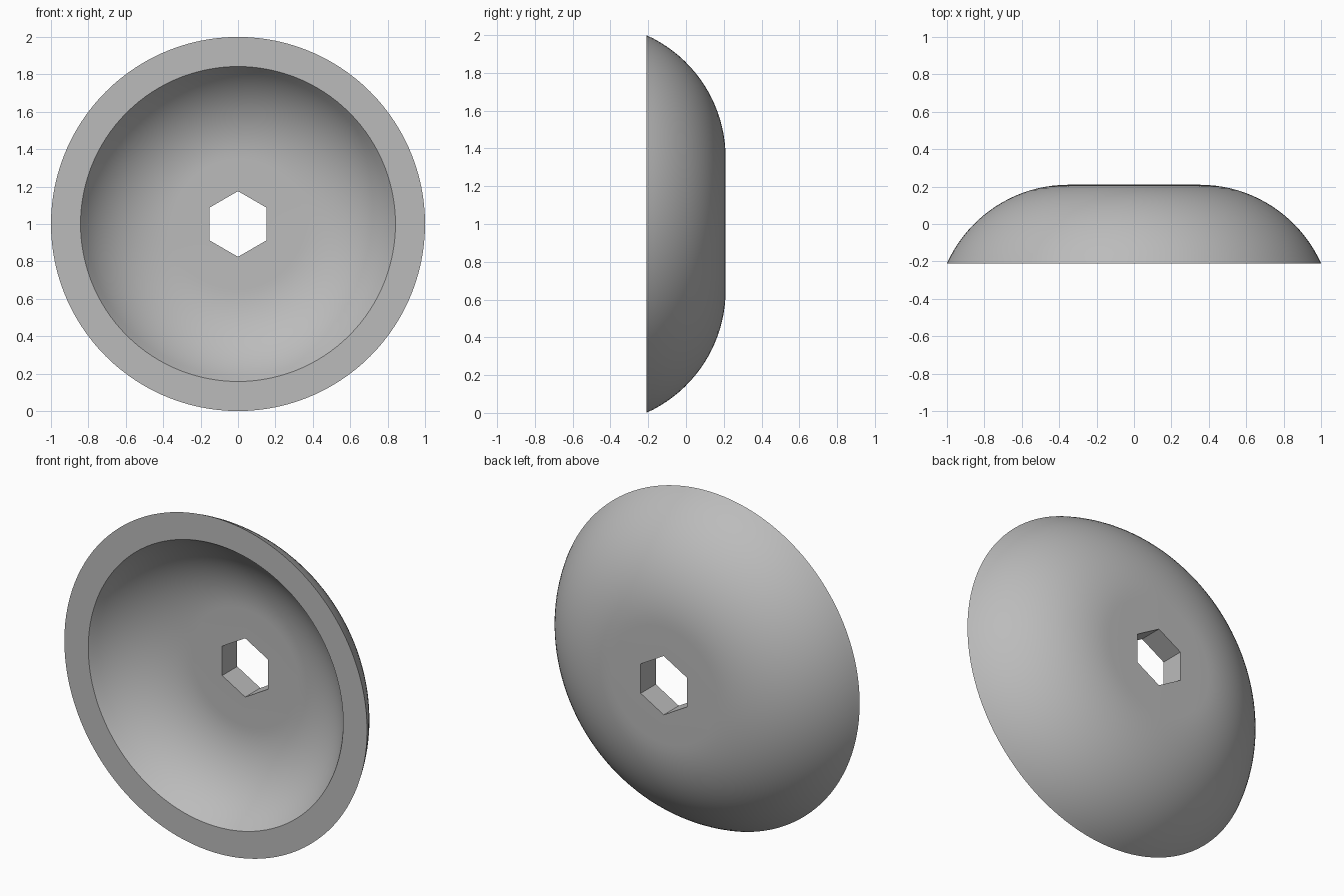
import bpy
import bmesh
from math import asin, cos, pi, radians, sin

cube = bpy.data.objects.get("Cube")
if cube:
    bpy.data.objects.remove(cube, do_unlink=True)

SEGMENTS = 120
ARC_STEPS = 20
BACK, FRONT = 0.21, -0.21
FLAT_RADIUS = 0.35      # where the flat centre meets the curved wall
OUTER_BEND = 0.713
THICKNESS = 0.142
HEX_APOTHEM = 0.152


def arc(bend, rim_radius):
    """Radius and depth from the flat centre to the open rim."""
    end = asin((rim_radius - FLAT_RADIUS) / bend)
    centre = BACK - OUTER_BEND
    return [(FLAT_RADIUS + bend * sin(end * i / ARC_STEPS),
             centre + bend * cos(end * i / ARC_STEPS))
            for i in range(ARC_STEPS + 1)]


def hex_radius(angle):
    """Distance to a hexagon with upright points and flats at the sides."""
    return HEX_APOTHEM / cos((angle + pi / 6) % (pi / 3) - pi / 6)


grey = bpy.data.materials.new("plain grey")
grey.use_nodes = True
colour = (0.5, 0.5, 0.5, 1)
grey.diffuse_color = colour
grey.node_tree.nodes["Principled BSDF"].inputs["Base Color"].default_value = colour

# Closed section: hexagonal hole, back shell, rim, hollow front
outer = arc(OUTER_BEND, 1.0)
inner = arc(OUTER_BEND - THICKNESS, 0.842)
outer[-1] = (1.0, FRONT)
inner[-1] = (0.842, FRONT)
section = [(None, BACK)] + outer + inner[::-1] + [(None, BACK - THICKNESS)]

bm = bmesh.new()
rings = []
for radius, depth in section:
    ring = []
    for i in range(SEGMENTS):
        a = 2 * pi * i / SEGMENTS
        r = hex_radius(a) if radius is None else radius
        ring.append(bm.verts.new((r * cos(a), depth, 1 + r * sin(a))))
    rings.append(ring)

# Skin neighbouring rings, closing the section through the hole
for k, ring in enumerate(rings):
    following = rings[(k + 1) % len(rings)]
    for i in range(SEGMENTS):
        j = (i + 1) % SEGMENTS
        bm.faces.new((ring[i], ring[j], following[j], following[i]))
bmesh.ops.recalc_face_normals(bm, faces=bm.faces)

mesh = bpy.data.meshes.new("dished_shell")
bm.to_mesh(mesh)
bm.free()
mesh.materials.append(grey)
shell = bpy.data.objects.new("dished_shell", mesh)
bpy.context.collection.objects.link(shell)
bpy.context.view_layer.objects.active = shell
shell.select_set(True)
bpy.ops.object.shade_smooth_by_angle(angle=radians(30))
